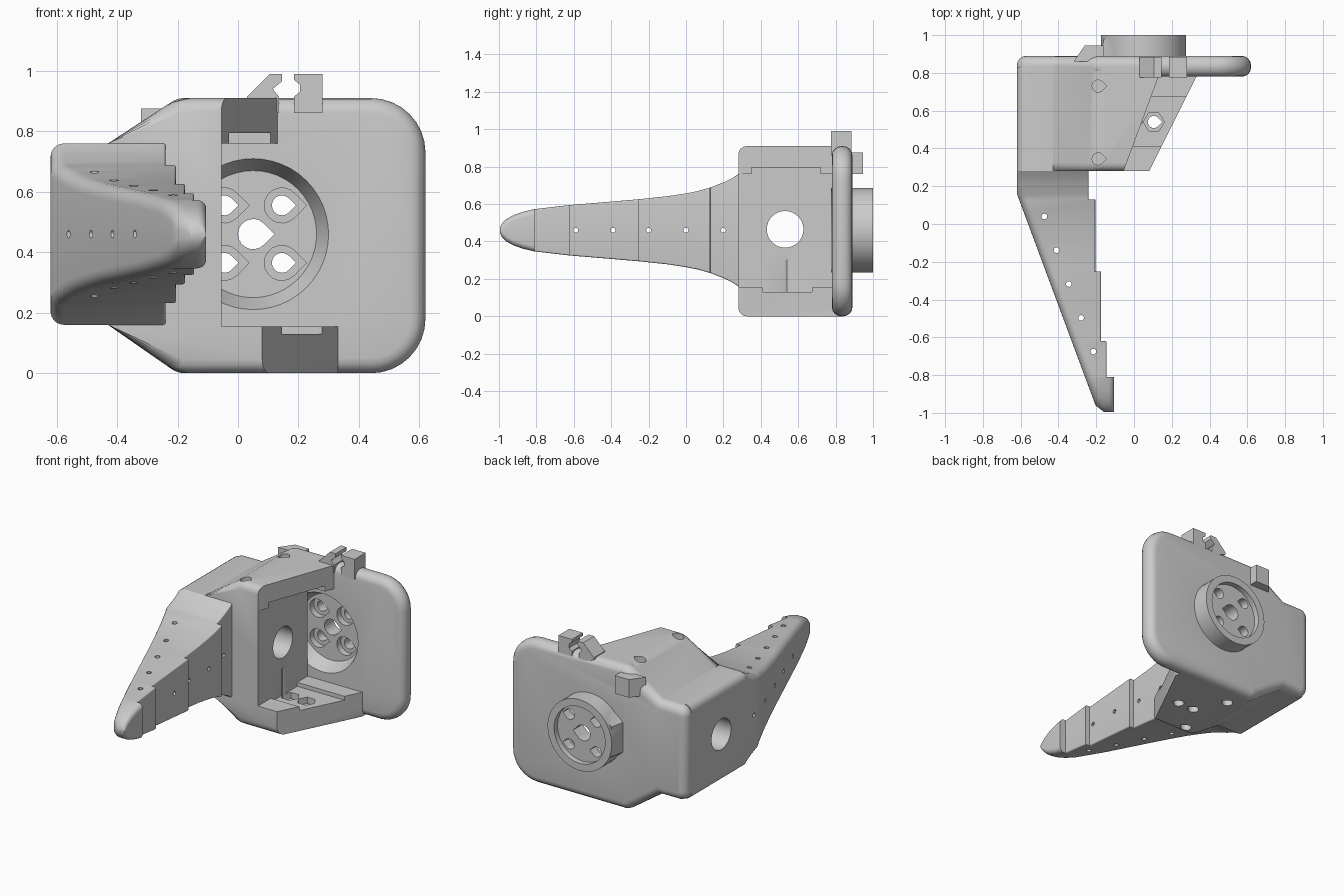
import bpy, bmesh
from math import sin, cos, pi, radians, tan, acos
from mathutils import Vector

if "Cube" in bpy.data.objects:
    bpy.data.objects.remove(bpy.data.objects["Cube"])

MAP = {'x': lambda p, t: (t, p[0], p[1]),
       'y': lambda p, t: (p[0], t, p[1]),
       'z': lambda p, t: (p[0], p[1], t)}


def loft(name, rings, bevel=None, width=0.045, seg=4):
    """Skin a list of equal-length 3D rings, cap the ends, optionally bevel edges."""
    bm = bmesh.new()
    vs = [[bm.verts.new(p) for p in r] for r in rings]
    n = len(rings[0])
    for a, b in zip(vs, vs[1:]):
        for i in range(n):
            bm.faces.new((a[i], a[(i + 1) % n], b[(i + 1) % n], b[i]))
    bm.faces.new(vs[0])
    bm.faces.new(vs[-1])
    bmesh.ops.recalc_face_normals(bm, faces=bm.faces)
    if bevel:
        edges = [e for e in bm.edges if bevel(e.verts[0].co, e.verts[1].co)]
        bmesh.ops.bevel(bm, geom=edges, offset=width, segments=seg, profile=0.5,
                        affect='EDGES', clamp_overlap=False)
    me = bpy.data.meshes.new(name)
    bm.to_mesh(me)
    bm.free()
    ob = bpy.data.objects.new(name, me)
    bpy.context.collection.objects.link(ob)
    return ob


def prism(name, pts, axis, a, b, pts2=None, **kw):
    m = MAP[axis]
    return loft(name, [[m(p, a) for p in pts], [m(p, b) for p in pts2 or pts]], **kw)


def box(name, x, y, z):
    return prism(name, [(x[0], y[0]), (x[1], y[0]), (x[1], y[1]), (x[0], y[1])], 'z', *z)


def circle(c, r, n=32):
    return [(c[0] + r * cos(2 * pi * i / n), c[1] + r * sin(2 * pi * i / n)) for i in range(n)]


def teardrop(c, r, n=14):
    arc = [radians(45 + 270 * i / n) for i in range(n + 1)]
    return [(c[0] + r * 1.41, c[1])] + [(c[0] + r * cos(t), c[1] + r * sin(t)) for t in arc]


def rounded(corners, n=8):
    """Polygon from (u, v, radius) corners."""
    out = []
    for i, (u, v, r) in enumerate(corners):
        p = Vector((u, v))
        if r == 0:
            out.append((u, v))
            continue
        d1 = (Vector(corners[i - 1][:2]) - p).normalized()
        d2 = (Vector(corners[(i + 1) % len(corners)][:2]) - p).normalized()
        half = acos(max(-1, min(1, d1.dot(d2)))) / 2
        c = p + (d1 + d2).normalized() * r / sin(half)
        s, e = p + d1 * r / tan(half) - c, p + d2 * r / tan(half) - c
        for k in range(n + 1):
            t, w = k / n, pi - 2 * half
            q = c + (s * sin((1 - t) * w) + e * sin(t * w)) / sin(w)
            out.append((q.x, q.y))
    return out


def boolean(ob, tool, op='DIFFERENCE'):
    m = ob.modifiers.new('bool', 'BOOLEAN')
    m.operation, m.object, m.solver = op, tool, 'EXACT'
    bpy.context.view_layer.objects.active = ob
    bpy.ops.object.modifier_apply(modifier=m.name)
    bpy.data.objects.remove(tool)


# Bracket body: octagonal block with rounded outer edges
Z0, Z1, H = 0.16, 0.76, 0.91
octagon = [(-.62, Z0), (-.43, Z0), (-.2, 0), (.4, 0), (.4, H), (-.2, H), (-.43, Z1), (-.62, Z1)]


def body_edge(a, b):
    if abs(a.y - b.y) > .1:
        return a.x < -.6 or (abs(a.x + .2) < .01)
    front = a.y < .3 and b.y < .3
    lo, hi = max(a.z, b.z) < Z0 + .01, min(a.z, b.z) > Z1 - .01
    return front and (lo or hi) and abs(a.x + b.x) < .8


bracket = prism('gripper_bracket', octagon, 'y', .28, .83, bevel=body_edge)

# Motor bay, slanted flange edges and shallow grooves
boolean(bracket, box('bay', (-.055, .6), (.1, .95), (.155, Z1)))
for x0, x1, z in ((.08, .33, (-.1, .3)), (-.055, .13, (.5, 1.0))):
    k = (x1 - x0) / .5
    boolean(bracket, prism('slant', [(x0 - .1 * k, .18), (x1, .78), (x1, .95), (.7, .95), (.7, .18)], 'z', *z))
boolean(bracket, box('groove_low', (-.055, .6), (.41, .675), (.13, .3)))
boolean(bracket, box('groove_top', (-.055, .6), (.35, .72), (.6, .795)))

# Back plate with rounded rim
outline = rounded([(-.62, Z0, .06), (-.43, Z0, 0), (-.2, 0, .08), (.62, 0, .18),
                   (.62, H, .18), (-.2, H, .08), (-.43, Z1, 0), (-.62, Z1, .06)])
plate = prism('plate', outline, 'y', .78, .89, bevel=lambda a, b: abs(a.y - b.y) < .01, width=.05)
boolean(bracket, plate, 'UNION')

# Rear boss, its side block, and the small lug near the top edge
C = (.05, .46)
boolean(bracket, prism('boss', circle(C, .226, 48), 'y', .86, 1.0), 'UNION')
boolean(bracket, prism('block', [(-.185, .37), (-.185, .56), (-.06, .655), (-.06, .265)], 'y', .86, .98,
                       [(-.16, .37), (-.16, .56), (-.06, .655), (-.06, .265)]), 'UNION')
boolean(bracket, prism('lug', [(-.32, .86), (-.26, .945), (-.16, .945), (-.16, .86)], 'z', .76, .875), 'UNION')

# Cable clip on the top edge
for pts in ([(.03, .9), (.03, .915), (.105, .99), (.145, .99), (.145, .965), (.115, .94), (.135, .915), (.135, .86)],
            [(.185, .86), (.185, .915), (.205, .93), (.205, .955), (.185, .97), (.185, .99), (.28, .99), (.28, .86)]):
    boolean(bracket, prism('clip', pts, 'y', .775, .885), 'UNION')

# Front horn recess, rear disc recess and horn holes
boolean(bracket, prism('recess', circle(C, .25, 48), 'y', .779, .87, circle(C, .21, 48)))
boolean(bracket, prism('rear_recess', circle(C, .18, 48), 'y', .965, 1.1))
boolean(bracket, prism('hub_hole', teardrop(C, .05), 'y', .8, 1.1))
for sx in (-1, 1):
    for sz in (-1, 1):
        p = (C[0] + sx * .095, C[1] + sz * .095)
        boolean(bracket, prism('sink', teardrop(p, .058), 'y', .8, .91))
        boolean(bracket, prism('hole', teardrop(p, .033), 'y', .8, 1.1))

# Side cable hole and screw holes in the flanges
boolean(bracket, prism('cable_hole', circle((.53, .465), .098), 'x', -.8, .02))
for x, y, z in ((-.19, .73, (.7, 1)), (-.19, .345, (.7, 1)), (-.115, .73, (-.1, .2)), (-.115, .345, (-.1, .2)),
                (.105, .54, (-.1, .3)), (-.01, .54, (-.1, .3))):
    boolean(bracket, prism('screw', teardrop((x, y), .032), 'z', *z))
for x in (.105, -.01):
    boolean(bracket, prism('nut', circle((x, .54), .055, 6), 'z', .09, .3))

# Finger: stepped, tapering loft with rounded outer edges
heights = [(.28, .30), (.25, .28), (.21, .26), (.16, .24), (.13, .228), (.06, .209), (0, .197), (-.1, .182),
           (-.25, .166), (-.45, .149), (-.62, .135), (-.81, .113), (-.87, .099), (-.92, .082), (-.96, .06),
           (-.985, .035), (-.995, .012)]
steps = [(.13, -.24), (-.25, -.205), (-.62, -.175), (-.81, -.145), (-2, -.105)]


def ring(y, h, xr):
    xl = -.62 if y >= .16 else -.62 + (.16 - y) * .42 / 1.13
    if y < -.96:
        xl += (-.96 - y) * .9
    r = min(.045, h * .8, (xr - xl) * .45)
    q = min(.03, h * .8) if y < -.81 else .008
    pts = rounded([(xl, .46 - h, r), (xr, .46 - h, q), (xr, .46 + h, q), (xl, .46 + h, r)], 5)
    return [(u, y, v) for u, v in pts]


rings = []
for y, h in heights:
    xs = [x for lim, x in steps if y >= lim]
    rings.append(ring(y, h, xs[0]))
    if any(abs(y - lim) < 1e-6 for lim, x in steps):
        rings.append(ring(y - .001, h, xs[1]))
finger = loft('gripper_finger', rings)

# Lacing holes through the finger, sideways and vertical
for y in (-.59, -.39, -.2, 0, .2):
    boolean(finger, prism('side_hole', circle((y, .46), .013, 12), 'x', -.8, 0))
for i in range(5):
    p = (-.475 + .065 * i, .04 - .179 * i)
    boolean(finger, prism('top_hole', circle(p, .015, 12), 'z', 0, 1))

for ob in (bracket, finger):
    bpy.ops.object.select_all(action='DESELECT')
    ob.select_set(True)
    bpy.context.view_layer.objects.active = ob
    bpy.ops.object.shade_smooth_by_angle(angle=radians(30))
